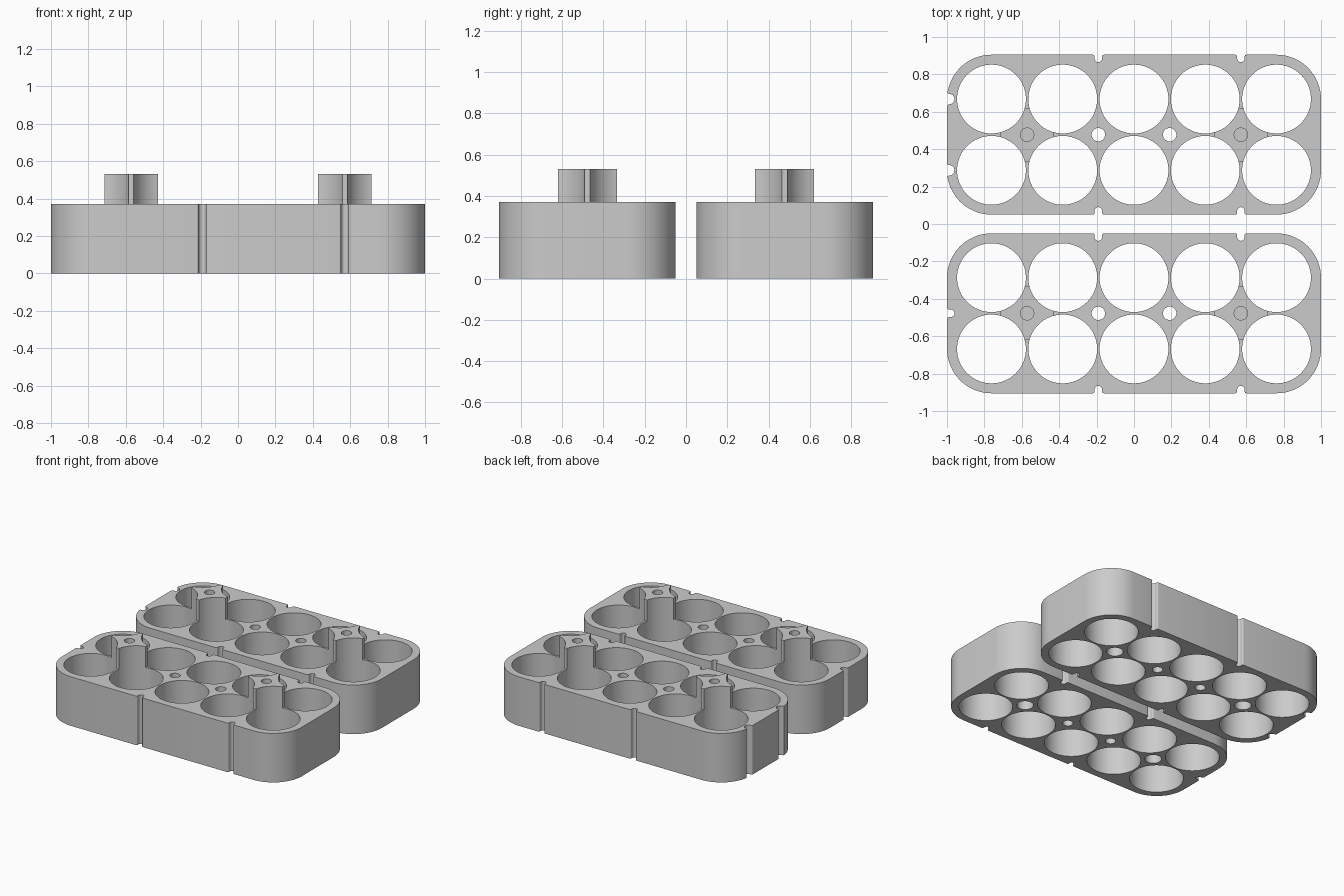
import bpy, bmesh
from math import sin, cos, pi

if "Cube" in bpy.data.objects:
    bpy.data.objects.remove(bpy.data.objects["Cube"])

PITCH, HOLE_R = 0.381, 0.184       # cell spacing and radius
HALF_W, CENTRE_Y = 0.4275, 0.4775  # tray half depth and tray centre
TRAY_H, POST_H, POST_HALF = 0.37, 0.53, 0.143

grey = bpy.data.materials.new("plain_grey")
grey.diffuse_color = (0.6, 0.6, 0.6, 1)
grey.use_nodes = True
grey.node_tree.nodes["Principled BSDF"].inputs["Base Color"].default_value = grey.diffuse_color


def arc(cx, cy, r, a0, a1, n):
    return [(cx + r * cos(a0 + (a1 - a0) * i / n),
             cy + r * sin(a0 + (a1 - a0) * i / n)) for i in range(n + 1)]


def circle(cx, cy, r, n=64):
    return arc(cx, cy, r, 0, 2 * pi, n)[:-1]


def rounded_rect(hx, hy, r):
    pts = []
    for k, (sx, sy) in enumerate([(1, 1), (-1, 1), (-1, -1), (1, -1)]):
        pts += arc(sx * (hx - r), sy * (hy - r), r, k * pi / 2, (k + 1) * pi / 2, 16)
    return pts


def groove(w, d, f):
    """Groove section as (along wall, into wall), with rounded mouth and floor."""
    left = [(-w - f, -0.03)] + arc(-w - f, f, f, -pi / 2, 0, 5)
    floor = arc(0, d - w, w, pi, 0, 12)
    return left + floor + [(-t, s) for t, s in reversed(left)]


def prism(bm, pts, z0, z1):
    face = bm.faces.new([bm.verts.new((x, y, z0)) for x, y in pts])
    ext = bmesh.ops.extrude_face_region(bm, geom=[face])["geom"]
    bmesh.ops.translate(bm, vec=(0, 0, z1 - z0),
                        verts=[v for v in ext if isinstance(v, bmesh.types.BMVert)])


def make_object(name, bm):
    bmesh.ops.recalc_face_normals(bm, faces=bm.faces)
    mesh = bpy.data.meshes.new(name)
    bm.to_mesh(mesh)
    bm.free()
    mesh.materials.append(grey)
    ob = bpy.data.objects.new(name, mesh)
    bpy.context.collection.objects.link(ob)
    return ob


def boolean(ob, tool, operation):
    mod = ob.modifiers.new(operation.lower(), 'BOOLEAN')
    mod.object, mod.operation, mod.solver = tool, operation, 'EXACT'
    bpy.context.view_layer.objects.active = ob
    bpy.ops.object.modifier_apply(modifier=mod.name)
    bpy.data.objects.remove(tool)


def make_tray(name, y, end_grooves, end_width):
    # rounded block
    bm = bmesh.new()
    prism(bm, rounded_rect(1, HALF_W, 0.238), 0, TRAY_H)
    tray = make_object(name, bm)

    # stacking posts, later hollowed by the cell holes
    bm = bmesh.new()
    h = POST_HALF
    for s in (-1, 1):
        c = s * 1.5 * PITCH
        prism(bm, [(c - h, -h), (c + h, -h), (c + h, h), (c - h, h)], 0.2, POST_H)
    boolean(tray, make_object(name + "_posts", bm), 'UNION')

    bm = bmesh.new()
    # cell holes
    for i in range(-2, 3):
        for s in (-1, 1):
            prism(bm, circle(i * PITCH, s * PITCH / 2, HOLE_R), -0.1, 0.7)
    for s in (-1, 1):
        # through holes, post top sockets and wider bottom sockets
        prism(bm, circle(s * PITCH / 2, 0, 0.036, 32), -0.1, 0.7)
        prism(bm, circle(s * 1.5 * PITCH, 0, 0.036, 32), 0.37, 0.7)
        prism(bm, circle(s * 1.5 * PITCH, 0, 0.057, 32), -0.1, 0.17)
        # grooves in the long walls
        for x in (-PITCH / 2, 1.5 * PITCH):
            prism(bm, [(x + t, s * (HALF_W - d)) for t, d in groove(0.02, 0.04, 0.01)],
                  -0.1, 0.7)
    # grooves in the left end
    for gy in end_grooves:
        prism(bm, [(-1 + d, gy + t) for t, d in groove(end_width, 0.04, 0.012)], -0.1, 0.7)
    boolean(tray, make_object(name + "_cutter", bm), 'DIFFERENCE')

    tray.location.y = y
    bpy.ops.object.select_all(action='DESELECT')
    tray.select_set(True)
    bpy.context.view_layer.objects.active = tray
    bpy.ops.object.shade_smooth_by_angle(angle=0.52)


make_tray("front_tray", -CENTRE_Y, [0], 0.02)
make_tray("back_tray", CENTRE_Y, [-PITCH / 2, PITCH / 2], 0.028)
